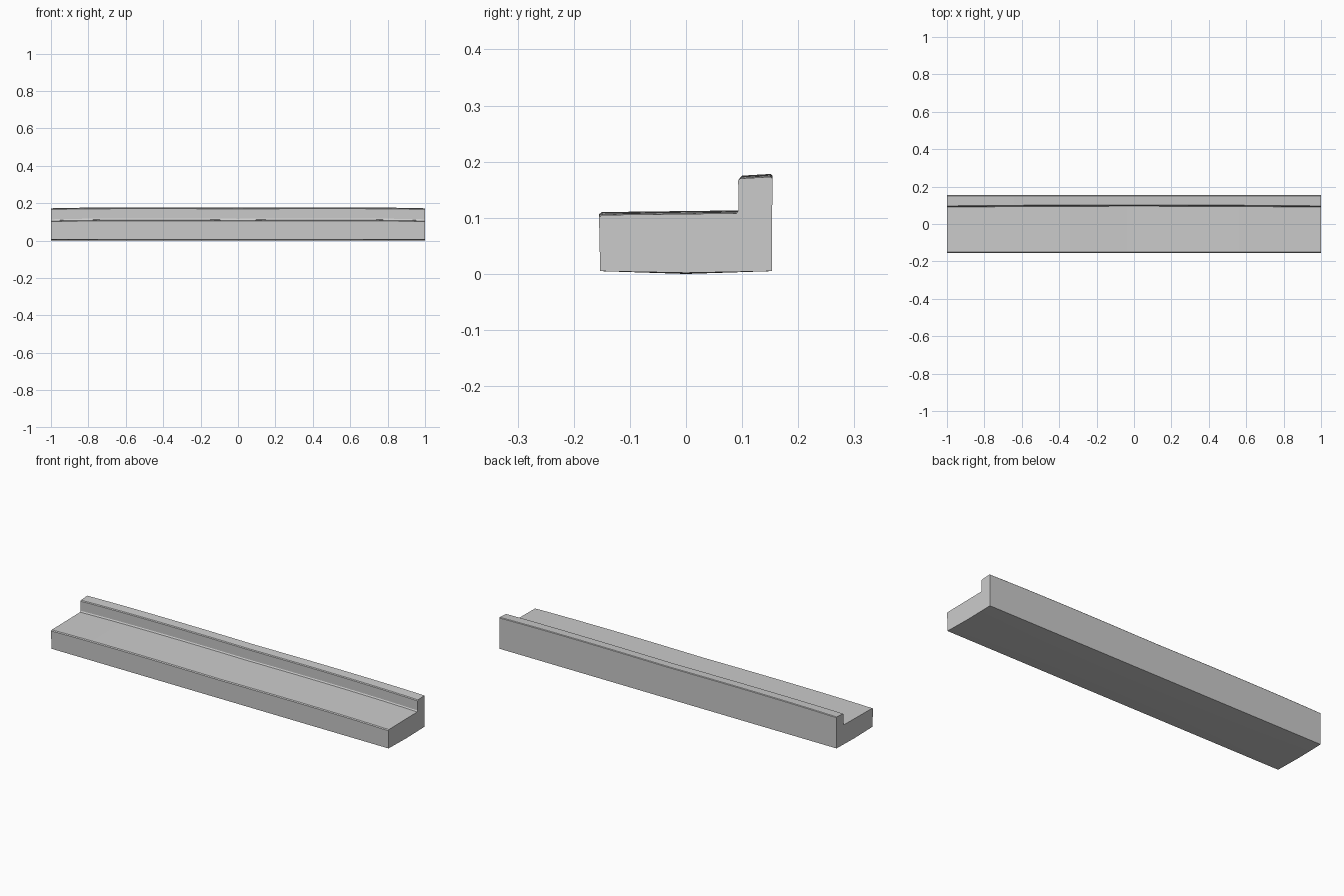
import bpy, bmesh, math

if "Cube" in bpy.data.objects:
    bpy.data.objects.remove(bpy.data.objects["Cube"])

# Cross-section (y, z) of the ledge with its raised back lip
PROFILE = [
    (-0.153, 0.005), (0.0, 0.002), (0.153, 0.005),
    (0.154, 0.172), (0.151, 0.175), (0.097, 0.172), (0.093, 0.168),
    (0.094, 0.116), (0.090, 0.110), (-0.150, 0.107), (-0.155, 0.103),
]
SEGMENTS = 24


def section(bm, x):
    """One ring of the slightly hand-worn beam at position x."""
    belly = 1 - x * x
    wave = 0.0025 * math.sin(math.pi * abs(x)) + 0.001 * belly
    ring = []
    for y, z in PROFILE:
        if z > 0.09:
            z += wave - 0.002 * abs(x) ** 8
        elif y == 0.0:
            z -= 0.002 * belly
        if 0.08 < y < 0.1:
            y += 0.005 * belly
        ring.append(bm.verts.new((x, y, z)))
    return ring


# Loft the sections along x and cap both ends
bm = bmesh.new()
rings = [section(bm, -1 + 2 * i / SEGMENTS) for i in range(SEGMENTS + 1)]
n = len(PROFILE)
for a, b in zip(rings, rings[1:]):
    for j in range(n):
        k = (j + 1) % n
        bm.faces.new((a[j], a[k], b[k], b[j]))
bm.faces.new(rings[0])
bm.faces.new(rings[-1])
bmesh.ops.recalc_face_normals(bm, faces=bm.faces)

mesh = bpy.data.meshes.new("lipped_ledge")
bm.to_mesh(mesh)
bm.free()
ledge = bpy.data.objects.new("lipped_ledge", mesh)
bpy.context.collection.objects.link(ledge)

# Smooth the long faces while keeping the corners crisp
bpy.context.view_layer.objects.active = ledge
ledge.select_set(True)
bpy.ops.object.shade_smooth_by_angle(angle=math.radians(30))
